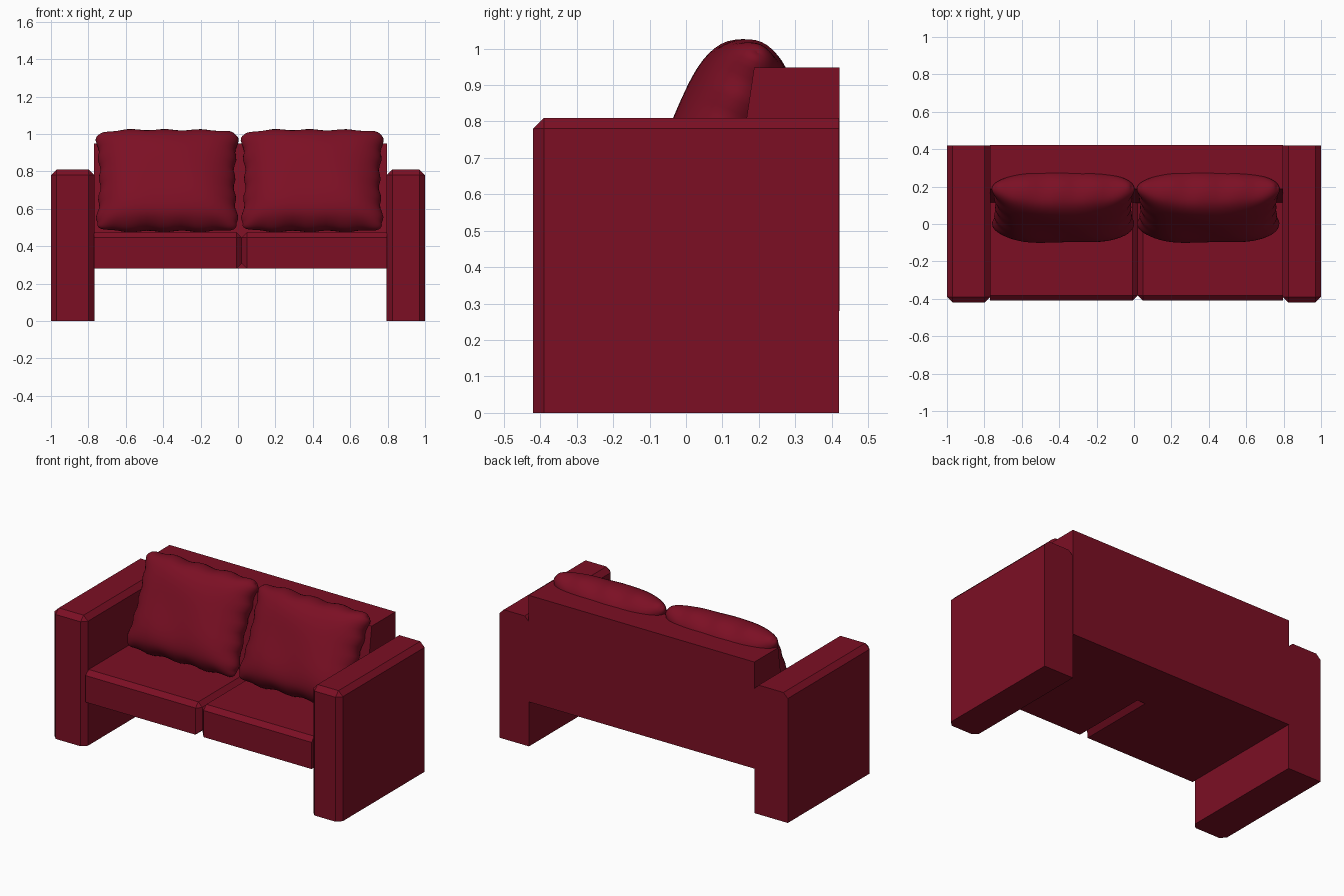
import bpy, bmesh, math
from mathutils import Matrix

if "Cube" in bpy.data.objects:
    bpy.data.objects.remove(bpy.data.objects["Cube"])

red = bpy.data.materials.new("deep red fabric")
red.diffuse_color = (0.2, 0.0048, 0.0175, 1)
red.use_nodes = True
red.node_tree.nodes["Principled BSDF"].inputs["Base Color"].default_value = red.diffuse_color


def finish(bm, name, smooth=False):
    bmesh.ops.recalc_face_normals(bm, faces=bm.faces[:])
    me = bpy.data.meshes.new(name)
    bm.to_mesh(me)
    bm.free()
    me.materials.append(red)
    for p in me.polygons:
        p.use_smooth = smooth
    ob = bpy.data.objects.new(name, me)
    bpy.context.collection.objects.link(ob)
    return ob


def box(name, lo, hi, width=0, rule=None, lean=0):
    """Box between two corners; edges whose midpoint (in -1..1) passes the rule get a chamfer."""
    bm = bmesh.new()
    bmesh.ops.create_cube(bm, size=2)
    edges = []
    if rule:
        edges = [e for e in bm.edges if rule(*((e.verts[0].co + e.verts[1].co) / 2))]
    for v in bm.verts:
        c = v.co.copy()
        for i in range(3):
            v.co[i] = lo[i] + (hi[i] - lo[i]) * (c[i] + 1) / 2
        if c.y < 0 and c.z < 0:
            v.co.y -= lean
    if edges:
        bmesh.ops.bevel(bm, geom=edges, offset=width, offset_type='OFFSET',
                        segments=1, profile=0.5, affect='EDGES')
    return finish(bm, name)


# Arms: chamfered around the front and along the top
def arm_rule(x, y, z):
    return (y < -0.5 and z > -0.5) or (abs(x) > 0.5 and z > 0.5)


box("left_arm", (-1, -0.42, 0), (-0.768, 0.42, 0.81), 0.03, arm_rule)
box("right_arm", (0.795, -0.42, 0), (1, 0.42, 0.81), 0.03, arm_rule)

# Backrest with a slightly leaning front
box("backrest", (-0.77, 0.187, 0.28), (0.797, 0.422, 0.948), lean=0.1)

# Seats: chamfered at the front top edge and around the middle seam
box("left_seat", (-0.77, -0.41, 0.28), (0.02, 0.2, 0.475), 0.028,
    lambda x, y, z: (y < -0.5 and z > 0.5) or (x > 0.5 and y < 0.5))
box("right_seat", (0.02, -0.41, 0.28), (0.797, 0.2, 0.475), 0.028,
    lambda x, y, z: (y < -0.5 and z > 0.5) or (x < -0.5 and y < 0.5))


# Plump back pillows with pinched sides and a lightly gathered rim
def pillow(name, cx):
    bm = bmesh.new()
    n = 32
    for side in (-1, 1):
        new = bmesh.ops.create_grid(bm, x_segments=n, y_segments=n, size=1)["verts"]
        for vert in new:
            u = math.sin(vert.co.x * math.pi / 2)
            v = math.sin(vert.co.y * math.pi / 2)
            puff = max(0, 1 - abs(u) ** 3.5) ** 0.55 * max(0, 1 - abs(v) ** 4) ** 0.5
            rim = max(abs(u), abs(v)) ** 8
            fold = 0.006 * rim * (math.sin(13 * u + 2) + math.sin(17 * v + 1))
            x = u * (0.355 + 0.03 * v * v) + fold * u
            z = v * (0.288 + 0.006 * u * u) + fold * v
            # clip the corners a little
            x -= 0.02 * u * (abs(u * v) ** 10)
            z -= 0.035 * v * (abs(u * v) ** 10)
            y = side * puff * 0.135
            y += side * puff * 0.004 * math.sin(5 * u + 3 * v)
            vert.co = (x, y, z)
    bmesh.ops.remove_doubles(bm, verts=bm.verts[:], dist=0.0004)
    bm.transform(Matrix.Translation((cx, 0.09, 0.752))
                 @ Matrix.Rotation(math.radians(-24), 4, 'X'))
    finish(bm, name, True)


pillow("left_pillow", -0.378)
pillow("right_pillow", 0.398)
